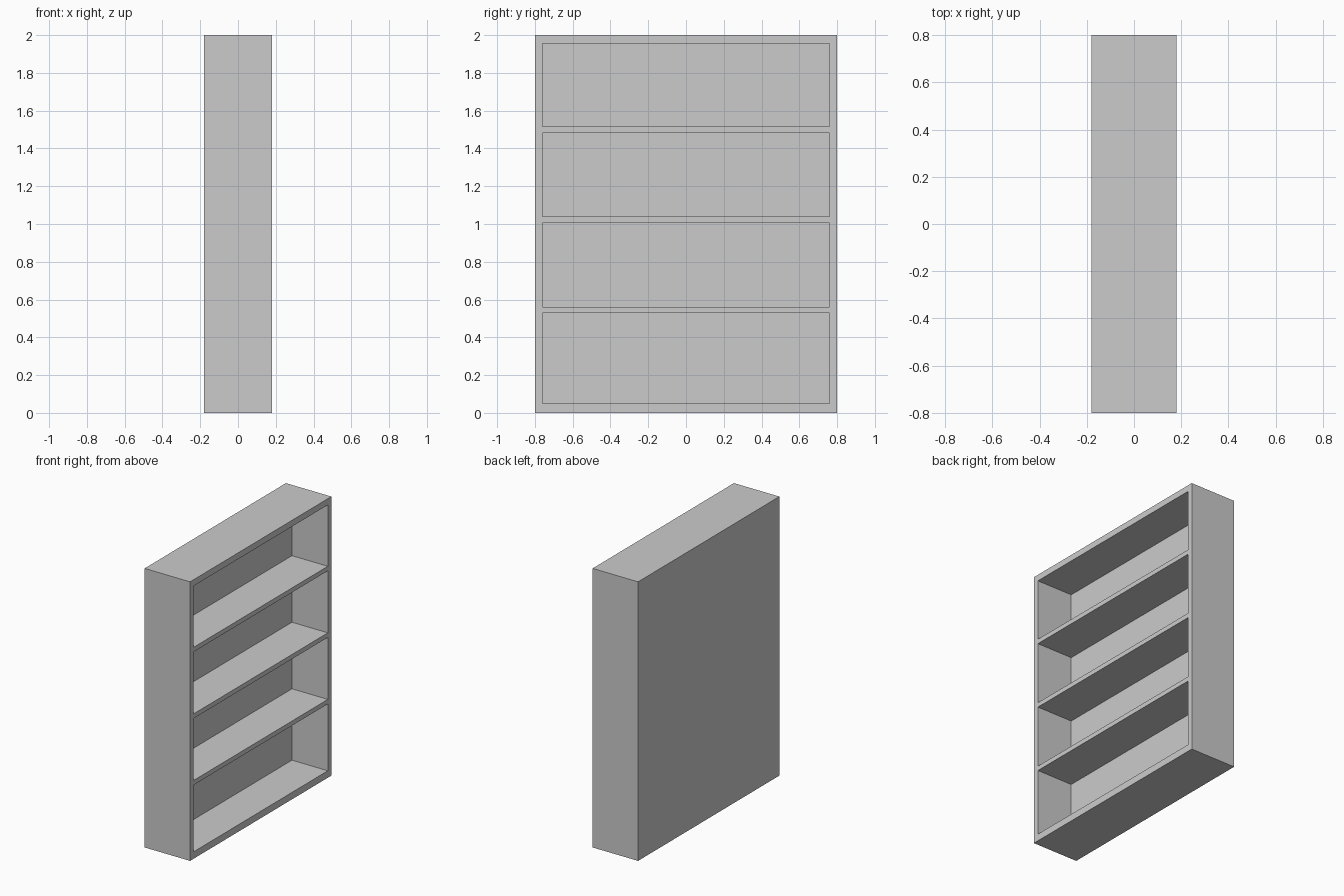
import bpy
import bmesh
from mathutils import Matrix, Vector

if "Cube" in bpy.data.objects:
    bpy.data.objects.remove(bpy.data.objects["Cube"])


def boxes_object(name, bounds):
    """One object holding an axis-aligned box per (low corner, high corner)."""
    bm = bmesh.new()
    for lo, hi in bounds:
        lo, hi = Vector(lo), Vector(hi)
        mat = Matrix.Translation((lo + hi) / 2) @ Matrix.Diagonal((*(hi - lo), 1))
        bmesh.ops.create_cube(bm, size=1, matrix=mat)
    mesh = bpy.data.meshes.new(name)
    bm.to_mesh(mesh)
    bm.free()
    obj = bpy.data.objects.new(name, mesh)
    bpy.context.collection.objects.link(obj)
    return obj


DEPTH, WIDTH, HEIGHT = 0.36, 1.6, 2.0
SIDE, BACK = 0.04, 0.076
FLOOR, CEILING, SHELF = 0.05, 1.955, 0.033
SHELF_CENTRES = (0.545, 1.022, 1.499)

# Bookcase body
body = boxes_object("bookcase_body", [((-DEPTH / 2, -WIDTH / 2, 0),
                                       (DEPTH / 2, WIDTH / 2, HEIGHT))])

# Four compartments, open towards +x, leaving shelves between them
bottoms = [FLOOR] + [z + SHELF / 2 for z in SHELF_CENTRES]
tops = [z - SHELF / 2 for z in SHELF_CENTRES] + [CEILING]
inner = WIDTH / 2 - SIDE
cutter = boxes_object("compartment_cutter",
                      [((-DEPTH / 2 + BACK, -inner, lo), (DEPTH / 2 + 0.1, inner, hi))
                       for lo, hi in zip(bottoms, tops)])
cutter.hide_render = True

# Carve the compartments and drop the cutter
carve = body.modifiers.new("compartments", 'BOOLEAN')
carve.operation = 'DIFFERENCE'
carve.solver = 'EXACT'
carve.object = cutter
bpy.context.view_layer.objects.active = body
bpy.ops.object.modifier_apply(modifier=carve.name)
bpy.data.objects.remove(cutter)
